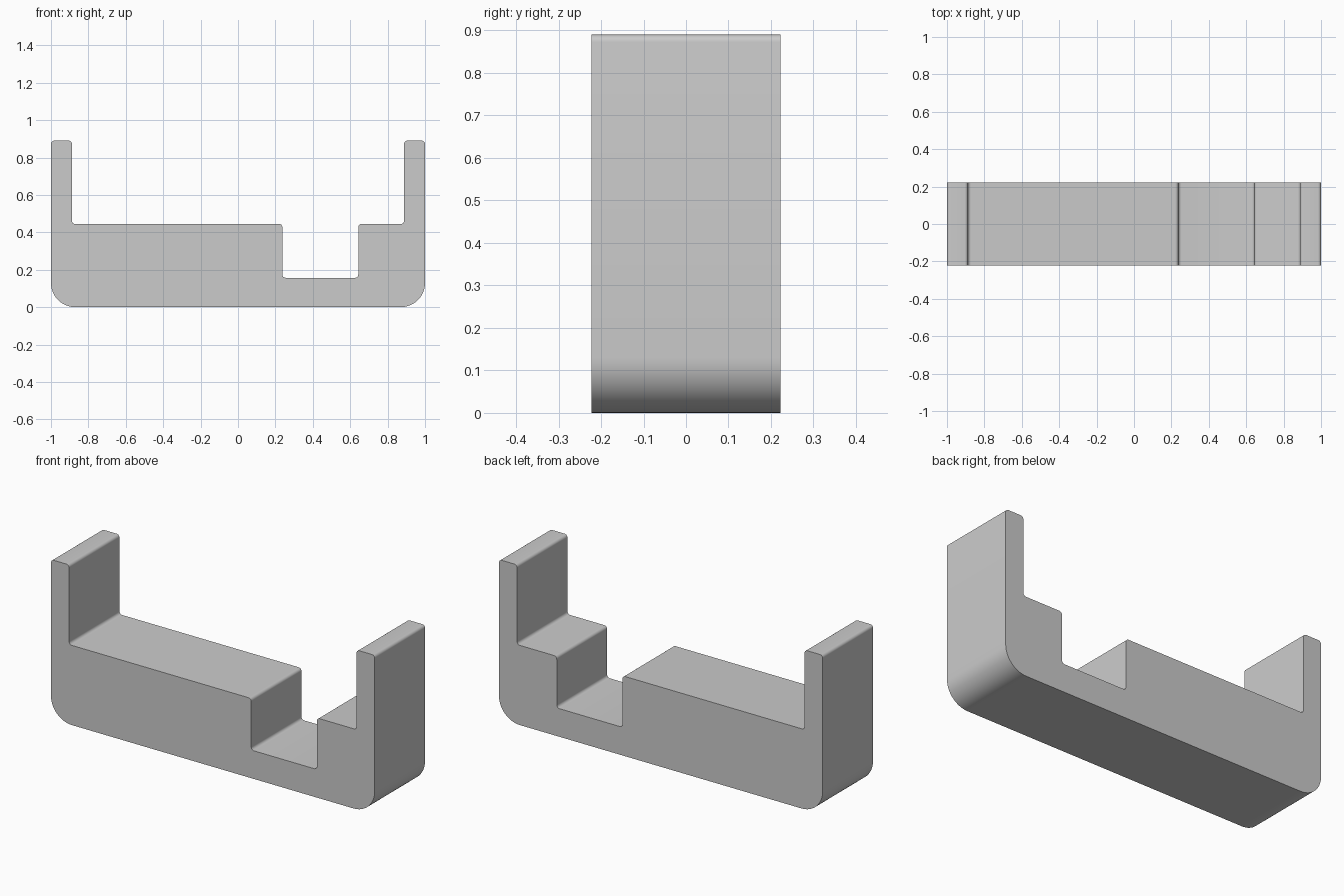
import bpy, bmesh, math
from mathutils import Vector

cube = bpy.data.objects.get("Cube")
if cube:
    bpy.data.objects.remove(cube, do_unlink=True)

grey = bpy.data.materials.new("plain_grey")
grey.use_nodes = True
colour = (0.6, 0.6, 0.6, 1.0)
grey.diffuse_color = colour
grey.node_tree.nodes["Principled BSDF"].inputs["Base Color"].default_value = colour

HALF_DEPTH = 0.222
SMALL, LARGE = 0.017, 0.13

# Side outline: x, z, corner radius
OUTLINE = [
    (-1, 0, LARGE), (1, 0, LARGE),
    (1, 0.89, SMALL), (0.888, 0.89, SMALL),
    (0.888, 0.445, SMALL), (0.643, 0.445, SMALL),
    (0.643, 0.157, SMALL), (0.237, 0.157, SMALL),
    (0.237, 0.445, SMALL), (-0.888, 0.445, SMALL),
    (-0.888, 0.89, SMALL), (-1, 0.89, SMALL),
]


def rounded(outline):
    """Replace each right-angled corner by an arc."""
    points = []
    for i, (x, z, r) in enumerate(outline):
        corner = Vector((x, z))
        back = (Vector(outline[i - 1][:2]) - corner).normalized()
        ahead = (Vector(outline[(i + 1) % len(outline)][:2]) - corner).normalized()
        centre = corner + (back + ahead) * r
        steps = 16 if r == LARGE else 6
        for s in range(steps + 1):
            a = math.pi / 2 * s / steps
            points.append(centre - ahead * r * math.cos(a) - back * r * math.sin(a))
    return points


# Bracket body: outline extruded along y
bm = bmesh.new()
face = bm.faces.new([bm.verts.new((p.x, -HALF_DEPTH, p.y)) for p in rounded(OUTLINE)])
extruded = bmesh.ops.extrude_face_region(bm, geom=[face])
moved = [v for v in extruded["geom"] if isinstance(v, bmesh.types.BMVert)]
bmesh.ops.translate(bm, verts=moved, vec=(0, 2 * HALF_DEPTH, 0))
bmesh.ops.recalc_face_normals(bm, faces=bm.faces)
mesh = bpy.data.meshes.new("stepped_cradle")
bm.to_mesh(mesh)
bm.free()
mesh.materials.append(grey)
cradle = bpy.data.objects.new("stepped_cradle", mesh)
bpy.context.collection.objects.link(cradle)

# Smooth fillets, sharp end faces
bpy.context.view_layer.objects.active = cradle
cradle.select_set(True)
bpy.ops.object.shade_smooth_by_angle(angle=math.radians(30))
